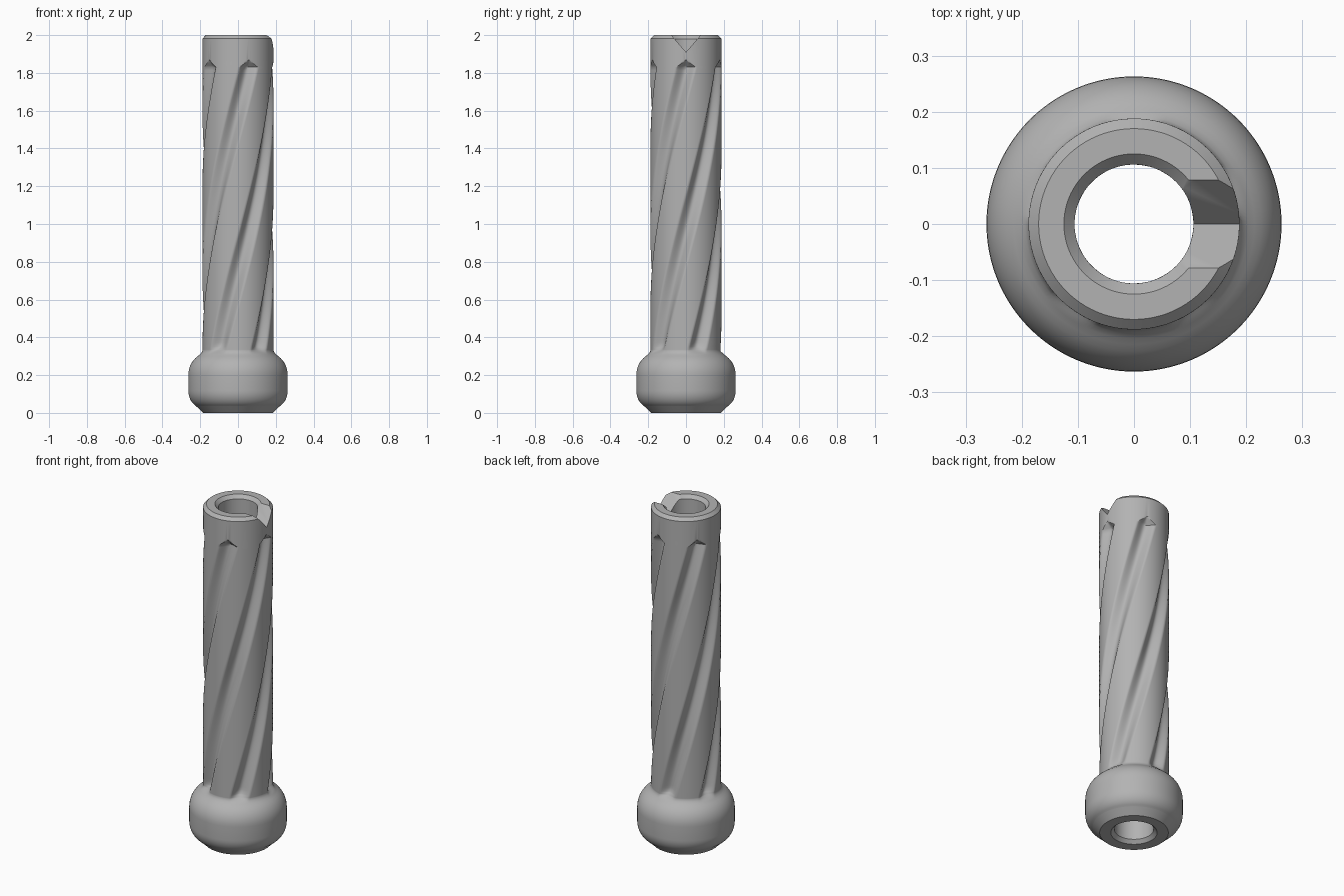
import bpy, bmesh, math
from mathutils import Vector

cube = bpy.data.objects.get("Cube")
if cube:
    bpy.data.objects.remove(cube, do_unlink=True)

grey = bpy.data.materials.new("Plain grey")
grey.use_nodes = True
grey.diffuse_color = (0.45, 0.45, 0.45, 1)
grey.node_tree.nodes["Principled BSDF"].inputs["Base Color"].default_value = (0.45, 0.45, 0.45, 1)

GROOVES, STEPS = 5, 32
COLS = GROOVES * STEPS
SHAFT, BORE, RIM = 0.188, 0.106, 0.125
TOP, LOW = 1.83, 0.355           # full-depth span of the grooves
TIP, FOOT = 1.868, 0.31          # where the grooves run out
TWIST = math.radians(127)
HALF = math.radians(16)
DEPTH = 0.035
PITCH = math.tau / GROOVES


def ring(bm, r, z, grooved=False):
    """One loop of the surface; its columns follow the twisted groove edges."""
    verts = []
    turn = TWIST * (min(max(z, FOOT), TOP) - TOP) / (TOP - FOOT)
    tip = min(1, max(0.1, (TIP - z) / (TIP - TOP)))
    fade = min(1, max(0, (TIP - z) / (TIP - TOP)), max(0, (z - FOOT) / (LOW - FOOT)))
    half = HALF * tip
    for i in range(COLS):
        g, k = divmod(i, STEPS)
        rad = r
        if k <= 16:
            u = (k - 8) / 8
            a = half * u
            if grooved:
                rad -= DEPTH * fade * (1 - u * u) ** 1.35
        else:
            a = half + (k - 16) / 16 * (PITCH - 2 * half)
        a += g * PITCH + turn
        verts.append(bm.verts.new((rad * math.cos(a), rad * math.sin(a), z)))
    return verts


# Outer profile: foot, rounded bulb, fluted shaft, chamfered top, then the bore
profile = [(RIM, 0), (0.185, 0), (0.222, 0.036)]
profile += [(0.192 + 0.071 * math.cos(t), 0.118 + 0.09 * math.sin(t))
            for t in [math.radians(-64 + 8 * i) for i in range(9)]]
profile += [(0.153 + 0.11 * math.cos(t), 0.2 + 0.12 * math.sin(t))
            for t in [math.radians(8 * i) for i in range(8)]]
profile += [(0.204, 0.308), (0.194, 0.318)]
shaft_z = [0.33 + 0.005 * i for i in range(5)]
shaft_z += [LOW + (TOP - LOW) * i / 90 for i in range(1, 91)]
shaft_z += [TOP + (TIP - TOP) * i / 4 for i in range(1, 5)]

bm = bmesh.new()
rings = [ring(bm, r, z) for r, z in profile]
rings += [ring(bm, SHAFT, z, True) for z in shaft_z]
for r, z in [(SHAFT, 1.982), (0.17, 2), (RIM, 2)]:
    rings.append(ring(bm, r, z))
rings += [ring(bm, BORE, 1.98 - 1.96 * i / 60) for i in range(61)]
for n, lower in enumerate(rings):
    upper = rings[(n + 1) % len(rings)]
    for i in range(COLS):
        j = (i + 1) % COLS
        bm.faces.new((lower[i], lower[j], upper[j], upper[i]))
bmesh.ops.recalc_face_normals(bm, faces=bm.faces)
mesh = bpy.data.meshes.new("fluted_handle")
bm.to_mesh(mesh)
bm.free()
handle = bpy.data.objects.new("fluted_handle", mesh)
bpy.context.collection.objects.link(handle)
mesh.materials.append(grey)

# V-shaped wedge that cuts the notch in one side of the rim
bm = bmesh.new()
tri = [bm.verts.new((0.04, y, z)) for y, z in ((0, 1.91), (0.13, 2.06), (-0.13, 2.06))]
face = bm.faces.new(tri)
push = bmesh.ops.extrude_face_region(bm, geom=[face])
bmesh.ops.translate(bm, vec=Vector((0.3, 0, 0)),
                    verts=[v for v in push["geom"] if isinstance(v, bmesh.types.BMVert)])
bmesh.ops.recalc_face_normals(bm, faces=bm.faces)
wedge_mesh = bpy.data.meshes.new("notch_cutter")
bm.to_mesh(wedge_mesh)
bm.free()
wedge = bpy.data.objects.new("notch_cutter", wedge_mesh)
bpy.context.collection.objects.link(wedge)
wedge_mesh.materials.append(grey)
wedge.hide_render = True

bpy.context.view_layer.objects.active = handle
handle.select_set(True)
cut = handle.modifiers.new("rim_notch", "BOOLEAN")
cut.operation = "DIFFERENCE"
cut.solver = "EXACT"
cut.object = wedge
bpy.ops.object.modifier_apply(modifier=cut.name)
bpy.data.objects.remove(wedge, do_unlink=True)
bpy.ops.object.shade_smooth_by_angle(angle=math.radians(42))
